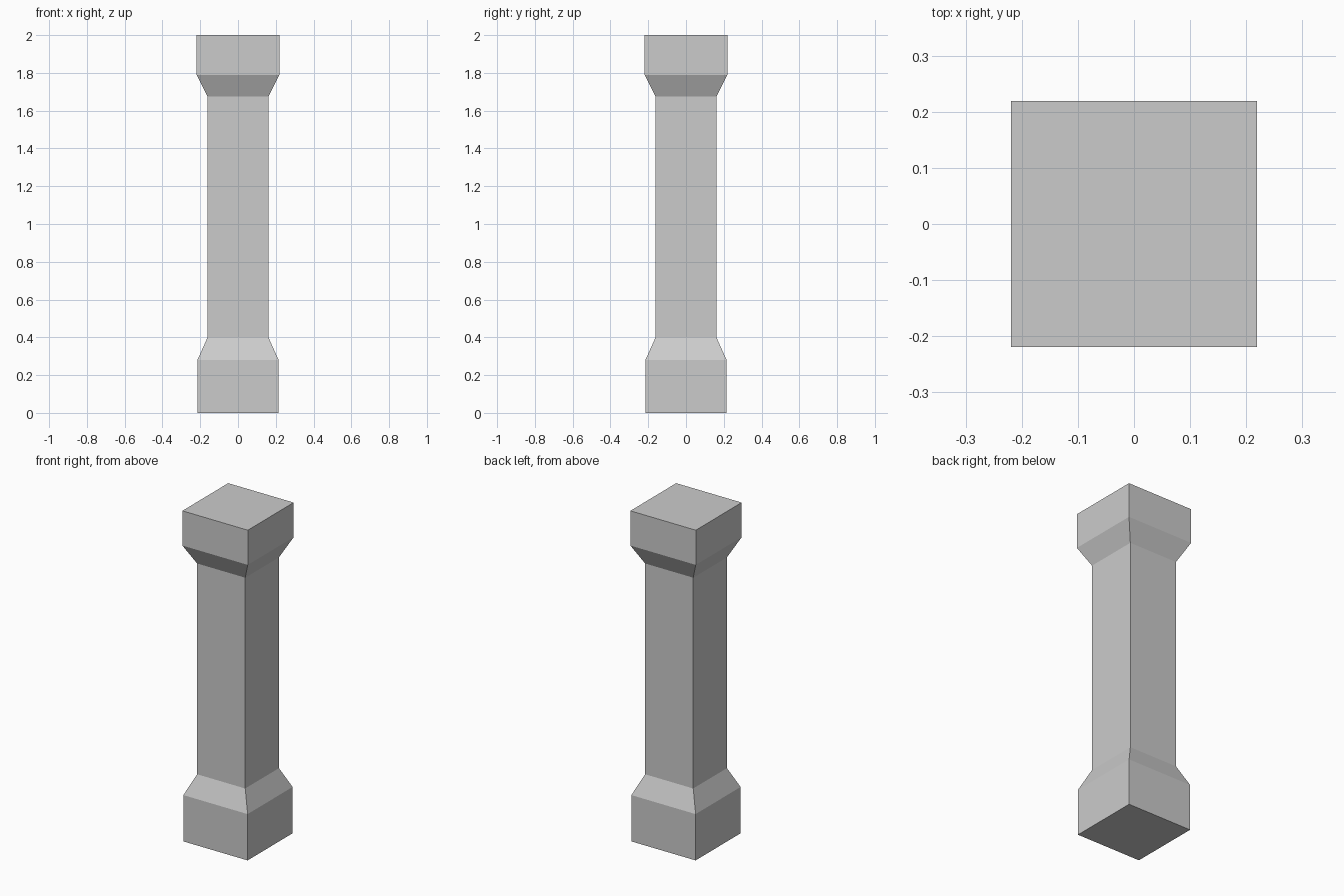
import bpy, bmesh

if "Cube" in bpy.data.objects:
    bpy.data.objects.remove(bpy.data.objects["Cube"])

stone = bpy.data.materials.new("grey stone")
stone.diffuse_color = (0.6, 0.6, 0.6, 1)
stone.use_nodes = True
stone.node_tree.nodes["Principled BSDF"].inputs["Base Color"].default_value = stone.diffuse_color

# Square section profile: (half width, height) from foot to top
profile = [(0.215, 0.0), (0.215, 0.28), (0.161, 0.40),
           (0.161, 1.675), (0.219, 1.79), (0.219, 2.0)]

# Pillar: square rings joined into a closed shaft with base and capital
bm = bmesh.new()
rings = [[bm.verts.new((sx * w, sy * w, z))
          for sx, sy in ((-1, -1), (1, -1), (1, 1), (-1, 1))]
         for w, z in profile]
for low, high in zip(rings, rings[1:]):
    for i in range(4):
        j = (i + 1) % 4
        bm.faces.new((low[i], low[j], high[j], high[i]))
bm.faces.new(rings[0][::-1])
bm.faces.new(rings[-1])

mesh = bpy.data.meshes.new("pillar")
bm.to_mesh(mesh)
bm.free()
mesh.materials.append(stone)
bpy.context.collection.objects.link(bpy.data.objects.new("pillar", mesh))
